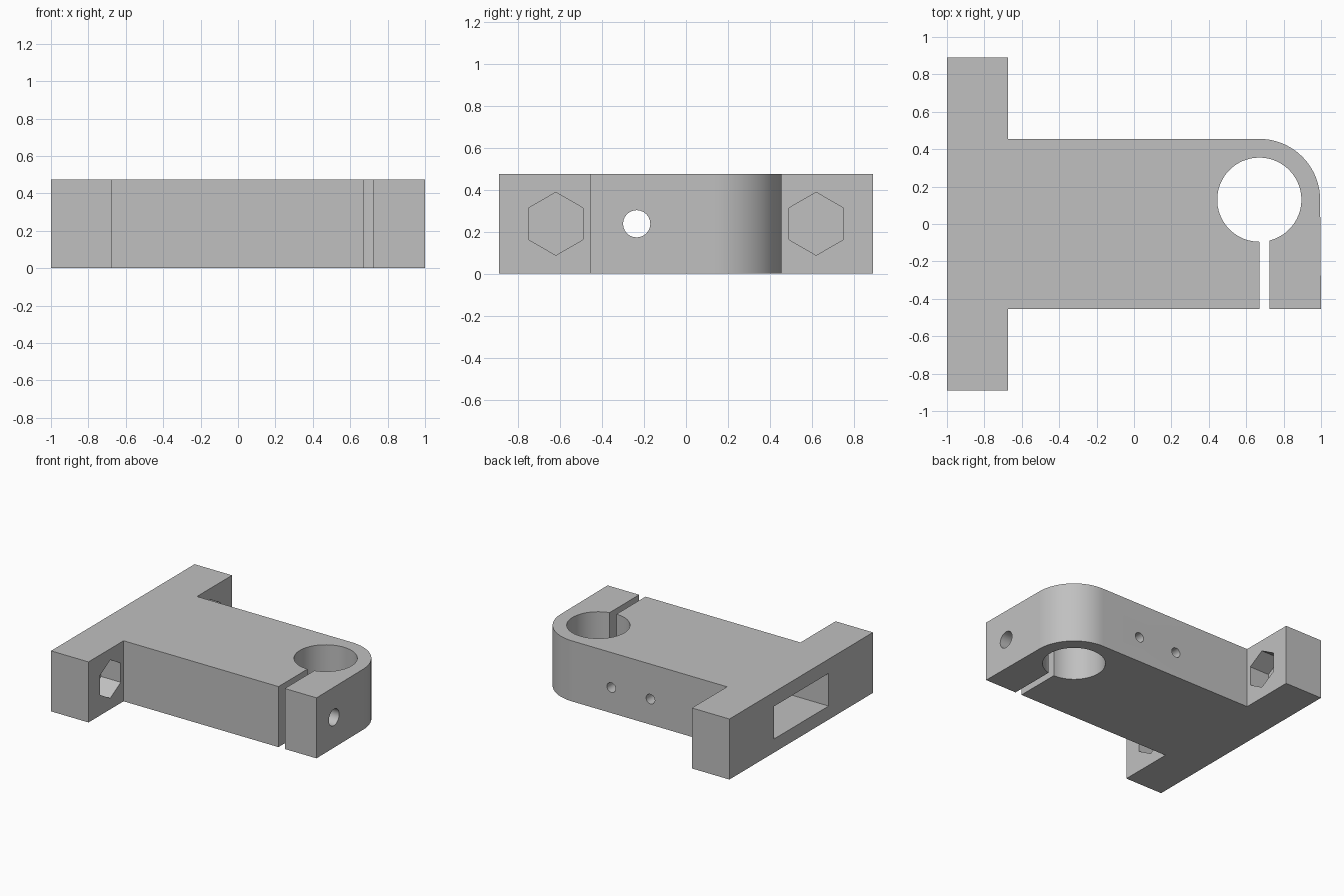
import bpy, bmesh
from math import sin, cos, pi, asin, radians
from mathutils import Matrix

cube = bpy.data.objects.get("Cube")
if cube:
    bpy.data.objects.remove(cube, do_unlink=True)

H = 0.475                    # thickness
MID = H / 2
BX, BY, BORE, OUTER = 0.67, 0.13, 0.225, 0.325
SLIT = 0.055

grey = bpy.data.materials.new("light grey")
grey.use_nodes = True
colour = (0.53, 0.53, 0.53, 1)
grey.diffuse_color = colour
grey.node_tree.nodes["Principled BSDF"].inputs["Base Color"].default_value = colour


def arc(radius, start, end, steps):
    angles = [start + (end - start) * i / steps for i in range(steps + 1)]
    return [(BX + radius * cos(a), BY + radius * sin(a)) for a in angles]


def make_object(name, bm):
    bmesh.ops.recalc_face_normals(bm, faces=bm.faces)
    mesh = bpy.data.meshes.new(name)
    bm.to_mesh(mesh)
    bm.free()
    mesh.materials.append(grey)
    obj = bpy.data.objects.new(name, mesh)
    bpy.context.collection.objects.link(obj)
    return obj


def rod(name, start, length, radius, sides, axis, turn=0):
    """Cylinder or prism running from start along +x or +y."""
    bm = bmesh.new()
    bmesh.ops.create_cone(bm, cap_ends=True, segments=sides, radius1=radius,
                          radius2=radius, depth=length)
    spin = Matrix.Rotation(turn, 4, 'Z')
    lift = Matrix.Translation((0, 0, length / 2))
    tilt = Matrix.Rotation(pi / 2, 4, 'Y') if axis == 'X' else Matrix.Rotation(-pi / 2, 4, 'X')
    bm.transform(Matrix.Translation(start) @ tilt @ lift @ spin)
    return make_object(name, bm)


def box(name, low, high):
    bm = bmesh.new()
    bmesh.ops.create_cube(bm, size=1)
    for v in bm.verts:
        v.co = [h if c > 0 else l for c, l, h in zip(v.co, low, high)]
    return make_object(name, bm)


# T-shaped bracket with rounded corner, bore and clamping slit
outline = [(-1, -0.89), (-0.675, -0.89), (-0.675, -0.455), (BX, -0.455)]
outline += arc(BORE, -pi / 2, -2.5 * pi + asin(SLIT / BORE), 64)
outline += [(BX + SLIT, -0.455), (1, -0.455)]
outline += arc(OUTER, 0, pi / 2, 24)
outline += [(-0.675, 0.455), (-0.675, 0.89), (-1, 0.89)]

bm = bmesh.new()
base = bm.faces.new([bm.verts.new((x, y, 0)) for x, y in outline])
top = bmesh.ops.extrude_face_region(bm, geom=[base])
bmesh.ops.translate(bm, vec=(0, 0, H),
                    verts=[g for g in top["geom"] if isinstance(g, bmesh.types.BMVert)])
bracket = make_object("clamp_bracket", bm)

# Flange pocket, clamp bolt hole and side screw holes
cutters = [
    box("pocket_cutter", (-1.1, -0.34, 0.107), (0.38, 0.335, 0.363)),
    rod("clamp_hole_cutter", (0.3, -0.235, MID), 0.8, 0.065, 24, 'X'),
]
for x in (-0.01, 0.33):
    cutters.append(rod("screw_hole_cutter", (x, 0.25, 0.2), 0.3, 0.038, 20, 'Y'))

# Flange bolt holes with hexagonal nut recesses
for y in (-0.62, 0.62):
    cutters.append(rod("bolt_hole_cutter", (-1.1, y, MID), 0.5, 0.085, 24, 'X'))
    cutters.append(rod("nut_recess_cutter", (-0.845, y, MID), 0.3, 0.15, 6, 'X', pi / 2))

bpy.context.view_layer.objects.active = bracket
bracket.select_set(True)
for cutter in cutters:
    cutter.hide_render = True
    mod = bracket.modifiers.new("cut", 'BOOLEAN')
    mod.operation = 'DIFFERENCE'
    mod.solver = 'EXACT'
    mod.object = cutter
    bpy.ops.object.modifier_apply(modifier=mod.name)
    bpy.data.objects.remove(cutter, do_unlink=True)

bpy.ops.object.shade_smooth_by_angle(angle=radians(30))
